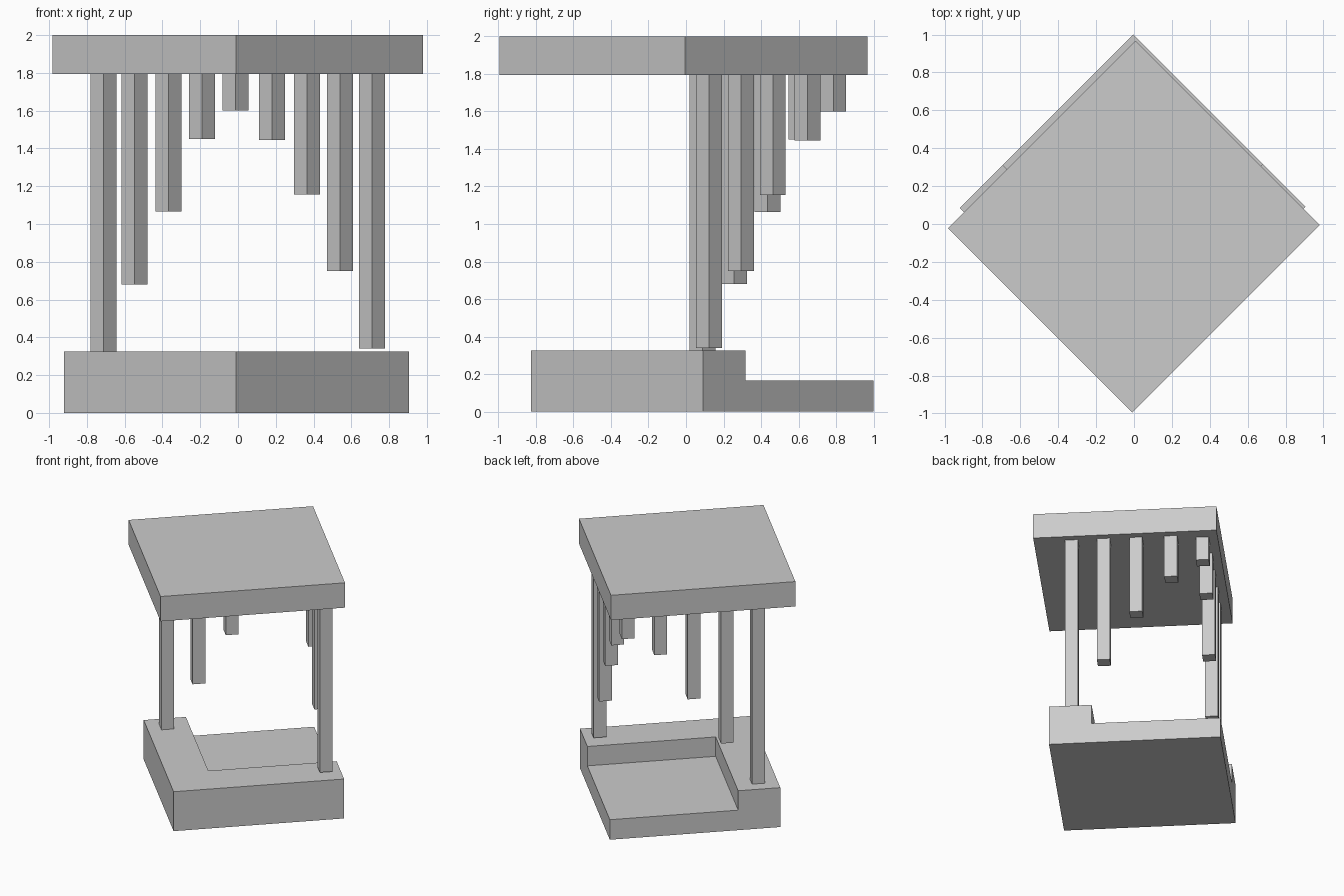
import bpy
import bmesh
from mathutils import Matrix, Vector
from math import radians

if "Cube" in bpy.data.objects:
    bpy.data.objects.remove(bpy.data.objects["Cube"])


def prism(name, outline, origin, z0, z1):
    """Extrude an outline drawn in axes turned 45 degrees about origin."""
    me = bpy.data.meshes.new(name)
    bm = bmesh.new()
    face = bm.faces.new([bm.verts.new((u, v, z0)) for u, v in outline])
    up = bmesh.ops.extrude_face_region(bm, geom=[face])["geom"]
    bmesh.ops.translate(bm, vec=(0, 0, z1 - z0),
                        verts=[g for g in up if isinstance(g, bmesh.types.BMVert)])
    bm.transform(Matrix.Translation(Vector((*origin, 0))) @ Matrix.Rotation(radians(45), 4, 'Z'))
    bmesh.ops.recalc_face_normals(bm, faces=bm.faces)
    bm.to_mesh(me)
    bm.free()
    ob = bpy.data.objects.new(name, me)
    bpy.context.collection.objects.link(ob)
    return ob


def rect(u0, v0, u1, v1):
    return [(u0, v0), (u1, v0), (u1, v1), (u0, v1)]


# Base: L-shaped raised step fused to a low floor, open on both back sides
bu, bv, step, floor_z = 1.294, 1.287, 0.32, 0.165
front = (-0.01, -0.825)
base = prism("base", [(0, 0), (bu, 0), (bu, step), (step, step), (step, bv), (0, bv)],
             front, 0, 0.325)
prism("base_floor", rect(step, step, bu, bv), front, 0, floor_z)

# Roof slab
prism("roof", rect(0, 0, 1.40, 1.375), (-0.01, -0.995), 1.795, 2.0)

# Hanging posts: x, y, lower end
posts = [(-0.712, 0.088, 0.325), (-0.547, 0.257, 0.68), (-0.368, 0.435, 1.065),
         (-0.19, 0.615, 1.45), (-0.013, 0.785, 1.60), (0.18, 0.648, 1.445),
         (0.366, 0.463, 1.155), (0.54, 0.293, 0.75), (0.709, 0.123, 0.34)]
h = 0.0485
for i, (x, y, low) in enumerate(posts, 1):
    prism(f"post_{i}", rect(-h, -h, h, h), (x, y), low, 1.795)
